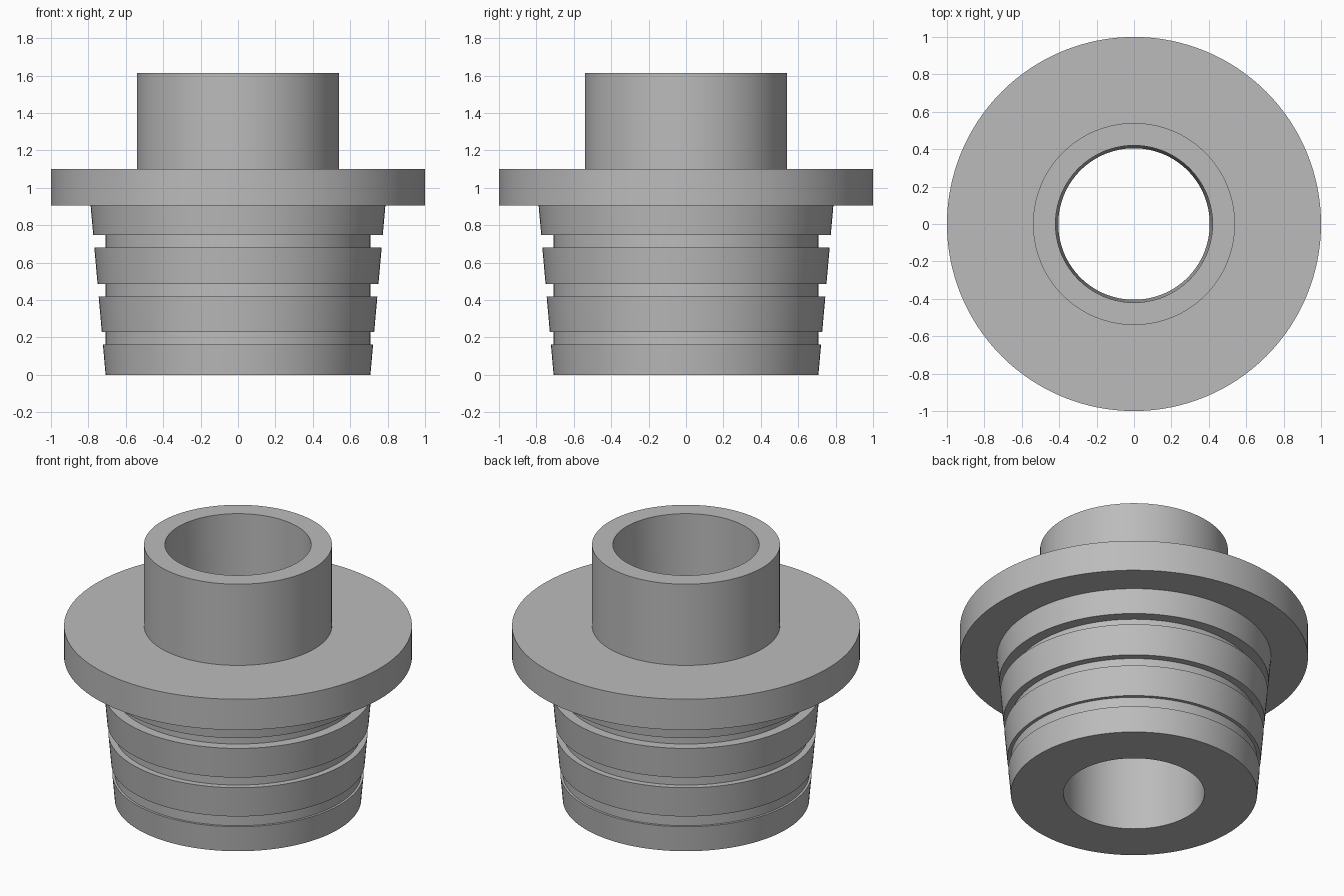
import bpy
import bmesh
from math import pi, radians
from mathutils import Vector

cube = bpy.data.objects.get("Cube")
if cube:
    bpy.data.objects.remove(cube, do_unlink=True)

SEGMENTS = 128
HEIGHT, FLANGE_LOW, FLANGE_HIGH = 1.615, 0.905, 1.10
PLUG_BOTTOM, PLUG_TOP, GROOVE = 0.708, 0.788, 0.708

grey = bpy.data.materials.new("grey_plastic")
grey.use_nodes = True
colour = (0.5, 0.5, 0.5, 1)
grey.diffuse_color = colour
grey.node_tree.nodes["Principled BSDF"].inputs["Base Color"].default_value = colour


def plug_radius(z):
    """Radius of the tapered plug at a height."""
    return PLUG_BOTTOM + (PLUG_TOP - PLUG_BOTTOM) * z / FLANGE_LOW


def lathe(name, profile):
    """Revolve a closed (radius, height) profile about the z axis."""
    bm = bmesh.new()
    verts = [bm.verts.new((r, 0, z)) for r, z in profile]
    edges = [bm.edges.new((a, b)) for a, b in zip(verts, verts[1:] + verts[:1])]
    bmesh.ops.spin(bm, geom=verts + edges, cent=Vector(), axis=(0, 0, 1),
                   angle=2 * pi, steps=SEGMENTS, use_merge=True)
    bmesh.ops.remove_doubles(bm, verts=bm.verts[:], dist=1e-5)
    bmesh.ops.recalc_face_normals(bm, faces=bm.faces[:])
    mesh = bpy.data.meshes.new(name)
    bm.to_mesh(mesh)
    bm.free()
    mesh.materials.append(grey)
    obj = bpy.data.objects.new(name, mesh)
    bpy.context.collection.objects.link(obj)
    bpy.ops.object.select_all(action="DESELECT")
    obj.select_set(True)
    bpy.context.view_layer.objects.active = obj
    bpy.ops.object.shade_smooth_by_angle(angle=radians(30))
    return obj


# Tapered plug with three square-cut grooves
profile = [(0.405, 0), (PLUG_BOTTOM, 0)]
for low, high in ((0.162, 0.23), (0.42, 0.487), (0.68, 0.748)):
    profile += [(plug_radius(low), low), (GROOVE, low),
                (GROOVE, high), (plug_radius(high), high)]
profile.append((PLUG_TOP, FLANGE_LOW))

# Wide flange
profile += [(1, FLANGE_LOW), (1, FLANGE_HIGH)]

# Upper tube, closing on the slightly tapered bore
profile += [(0.54, FLANGE_HIGH), (0.54, HEIGHT), (0.42, HEIGHT)]

lathe("flanged_tube_plug", profile)
